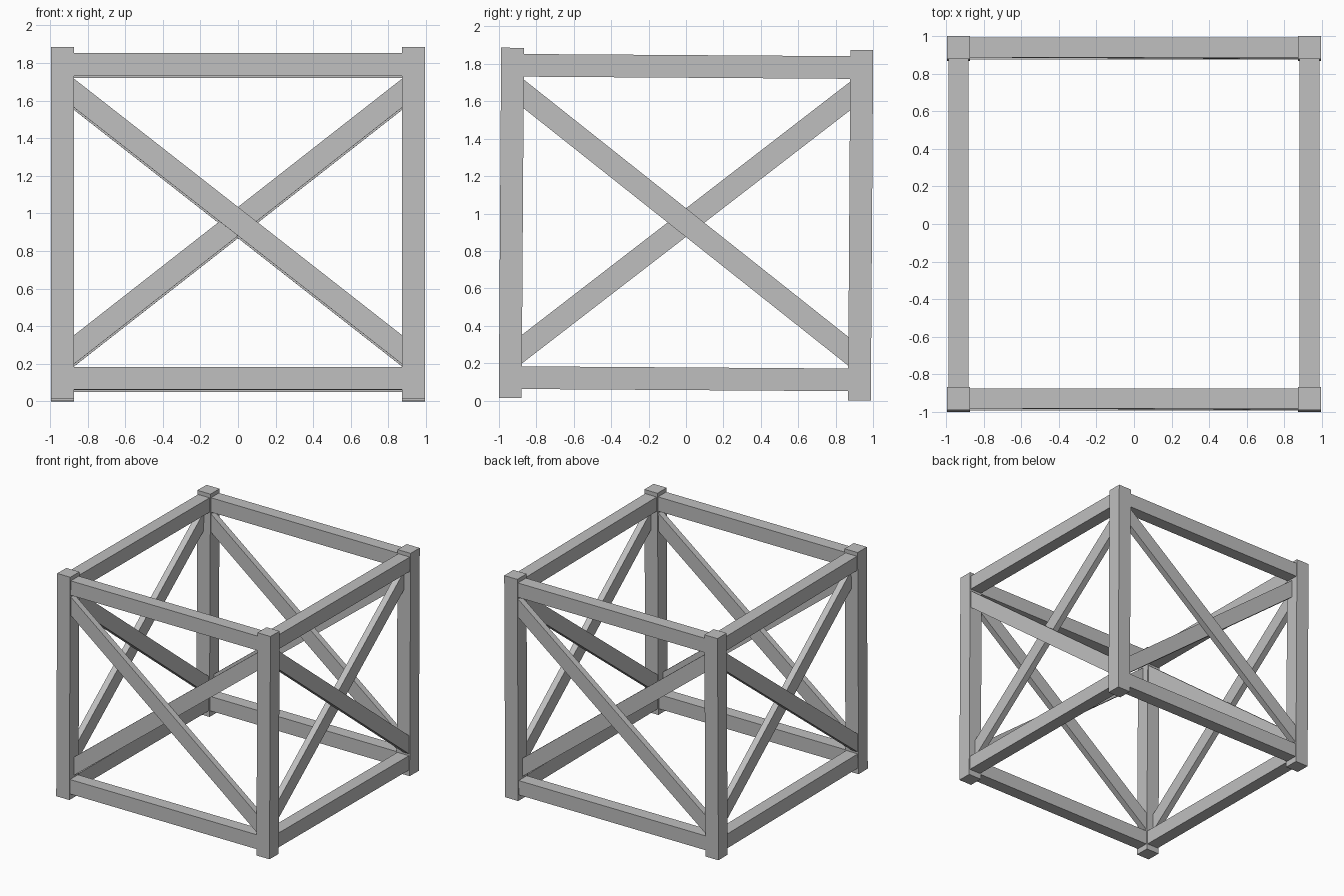
import bpy
import math
from mathutils import Matrix

if "Cube" in bpy.data.objects:
    bpy.data.objects.remove(bpy.data.objects["Cube"], do_unlink=True)

# One flat grey
grey = bpy.data.materials.new("plain grey")
grey.use_nodes = True
grey.diffuse_color = (0.52, 0.52, 0.52, 1)
grey.node_tree.nodes["Principled BSDF"].inputs["Base Color"].default_value = grey.diffuse_color

POST = 0.122         # post thickness
POST_HEIGHT = 1.873
REACH = 0.9335       # centre line of posts and panels
BEAM_DEPTH = 0.107
BEAM_HEIGHT = 0.121
BEAM_Z = 0.835       # beam centre above and below the middle
BRACE_DEPTH = 0.052
BRACE_ANGLE = math.atan(0.782)
LIFT = 0.008         # panels sit slightly above the post middle

# The whole frame leans very slightly backwards
LEAN = Matrix.Translation((0, 0, 0.9435)) @ Matrix.Rotation(-0.0067, 4, 'X')


def bar(name, size, placement):
    bpy.ops.mesh.primitive_cube_add(size=1)
    ob = bpy.context.object
    ob.name = ob.data.name = name
    ob.data.transform(LEAN @ placement @ Matrix.Diagonal((*size, 1)))
    ob.data.materials.append(grey)
    return ob


# Corner posts
for depth, y in (("front", -REACH), ("back", REACH)):
    for side, x in (("right", -REACH), ("left", REACH)):
        bar(f"{depth}_{side}_post", (POST, POST, POST_HEIGHT),
            Matrix.Translation((x, y, 0)))

# Four identical panels, each with two beams and a crossed pair of braces
for i, side in enumerate(("front", "left", "back", "right")):
    panel = Matrix.Rotation(i * math.pi / 2, 4, 'Z') @ Matrix.Translation((0, -REACH, LIFT))
    for level, z in (("bottom", -BEAM_Z), ("top", BEAM_Z)):
        bar(f"{side}_{level}_beam", (2 * REACH, BEAM_DEPTH, BEAM_HEIGHT),
            panel @ Matrix.Translation((0, 0, z)))
    for layer, turn, offset in (("outer", 1, -0.5), ("inner", -1, 0.5)):
        bar(f"{side}_{layer}_brace",
            (2 * REACH / math.cos(BRACE_ANGLE), BRACE_DEPTH, BEAM_HEIGHT),
            panel @ Matrix.Translation((0, offset * BRACE_DEPTH, 0))
            @ Matrix.Rotation(turn * BRACE_ANGLE, 4, 'Y'))
